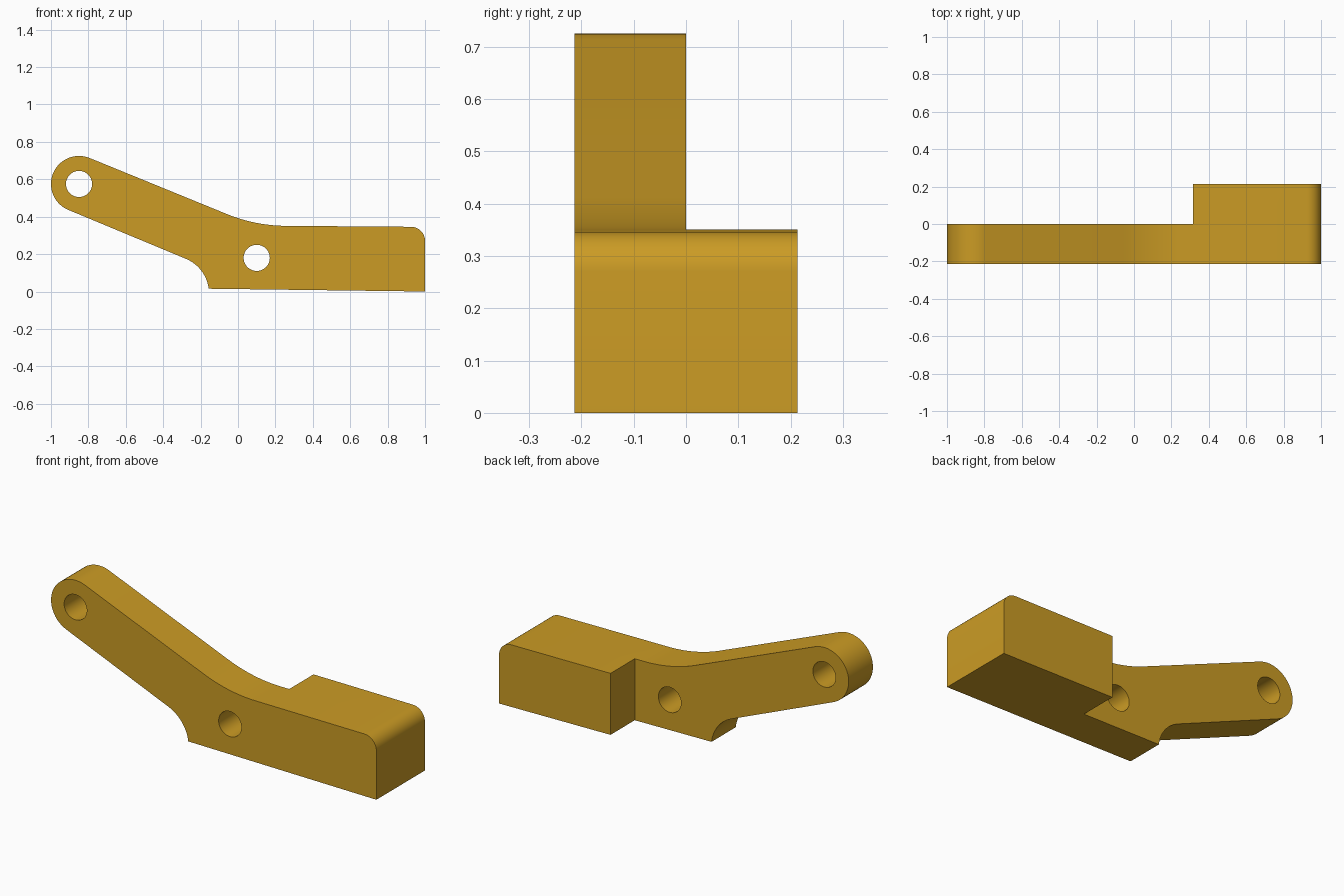
import bpy, bmesh, math
from mathutils import Vector

if "Cube" in bpy.data.objects:
    bpy.data.objects.remove(bpy.data.objects["Cube"])

HALF = 0.213          # half of the full depth
STEP_X = 0.315        # where the thick block begins
EYE, PIVOT = (-0.85, 0.575), (0.10, 0.18)
SLOPE = math.radians(67.7)   # normal direction of the sloping arm


def arc(cx, cz, r, a0, a1, n):
    return [(cx + r * math.cos(a0 + (a1 - a0) * i / n),
             cz + r * math.sin(a0 + (a1 - a0) * i / n)) for i in range(n + 1)]


def prism(name, points, y0, y1):
    """Extrude an x-z outline from y0 to y1."""
    bm = bmesh.new()
    face = bm.faces.new([bm.verts.new((x, y0, z)) for x, z in points])
    ext = bmesh.ops.extrude_face_region(bm, geom=[face])
    verts = [g for g in ext["geom"] if isinstance(g, bmesh.types.BMVert)]
    bmesh.ops.translate(bm, verts=verts, vec=Vector((0, y1 - y0, 0)))
    bmesh.ops.recalc_face_normals(bm, faces=bm.faces)
    mesh = bpy.data.meshes.new(name)
    bm.to_mesh(mesh)
    bm.free()
    ob = bpy.data.objects.new(name, mesh)
    bpy.context.collection.objects.link(ob)
    return ob


rad = math.radians
# Lever side outline, counter-clockwise from the lower left foot
outline = [(-0.157, 0.015), (1.0, 0.0)]
outline += arc(0.925, 0.271, 0.075, 0, rad(90), 10)               # end corner
outline += arc(0.262, 0.351 + 0.85, 0.85, rad(270), SLOPE + math.pi, 14)  # upper bend
outline += arc(*EYE, 0.15, SLOPE, SLOPE + math.pi, 28)            # rounded eye
outline += arc(-0.355, -0.01, 0.2, SLOPE, rad(9), 12)             # lower hollow

lever = prism("lever", outline, -HALF, HALF)

# Cutters: rear relief beside the thick block, and two through holes
cutters = [prism("relief_cutter", [(-1.5, -0.5), (STEP_X, -0.5), (STEP_X, 1.2), (-1.5, 1.2)], 0, 0.6)]
for name, centre in (("eye_hole_cutter", EYE), ("pivot_hole_cutter", PIVOT)):
    cutters.append(prism(name, arc(*centre, 0.07, 0, math.tau, 40)[:-1], -0.5, 0.5))

bpy.context.view_layer.objects.active = lever
lever.select_set(True)
for cutter in cutters:
    mod = lever.modifiers.new(cutter.name, 'BOOLEAN')
    mod.operation, mod.solver, mod.object = 'DIFFERENCE', 'EXACT', cutter
    bpy.ops.object.modifier_apply(modifier=mod.name)
    bpy.data.objects.remove(cutter, do_unlink=True)

# Finish
gold = bpy.data.materials.new("golden_brown")
gold.diffuse_color = (0.60, 0.33, 0.018, 1)
gold.use_nodes = True
gold.node_tree.nodes["Principled BSDF"].inputs["Base Color"].default_value = gold.diffuse_color
lever.data.materials.clear()
lever.data.materials.append(gold)
bpy.ops.object.shade_smooth_by_angle(angle=rad(30))
